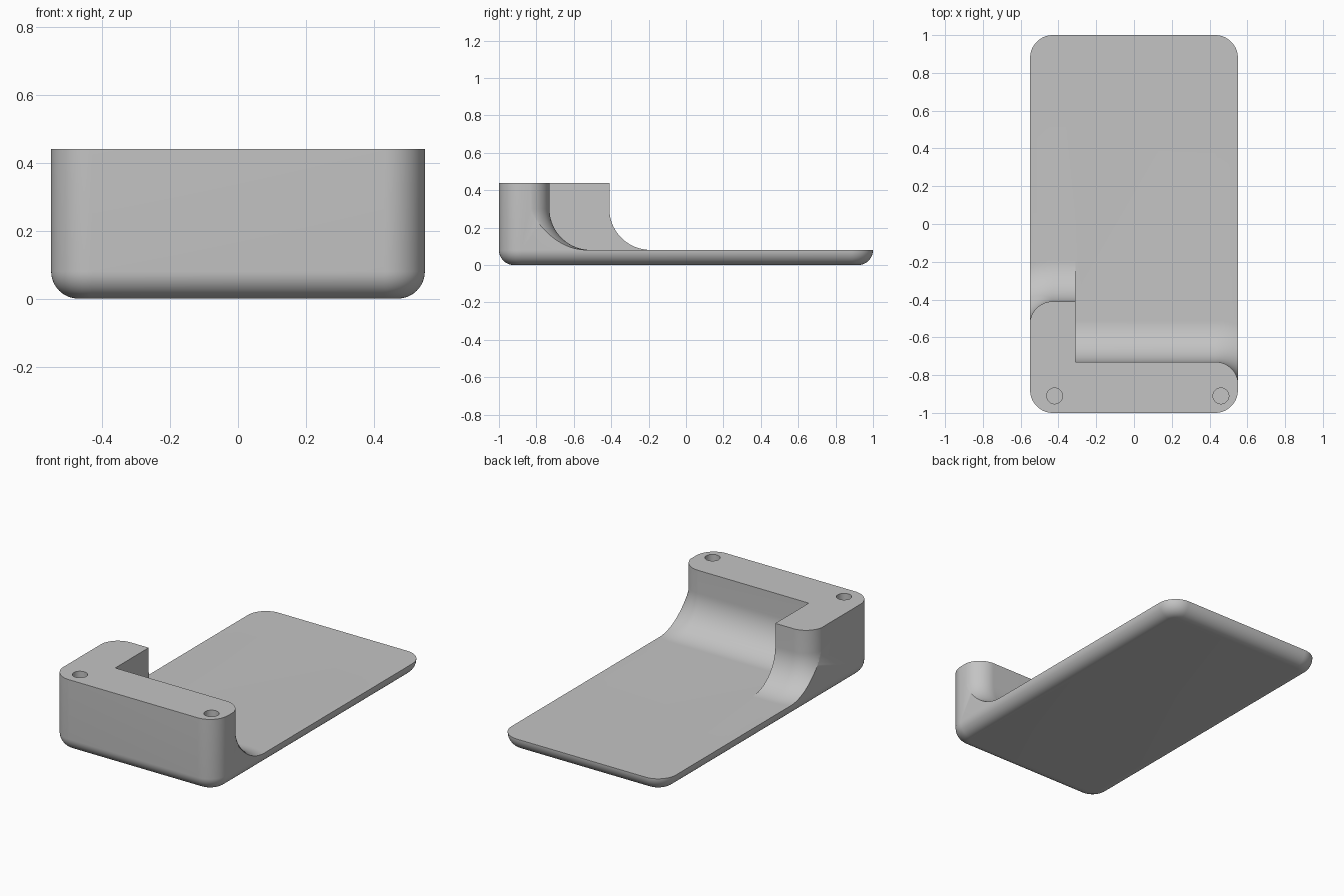
import bpy, bmesh
from math import pi, sin, cos, radians

if "Cube" in bpy.data.objects:
    bpy.data.objects.remove(bpy.data.objects["Cube"])

W, L, H = 0.55, 1.0, 0.44        # half width, half length, height
CORNER, EDGE = 0.12, 0.08        # plan corner radius, bottom edge radius
FLOOR, COVE = 0.081, 0.22        # plate top, cove radius
STEP_X = -0.31                   # where the two steps meet

grey = bpy.data.materials.new("plain grey")
grey.diffuse_color = (0.55, 0.55, 0.55, 1)
grey.use_nodes = True
grey.node_tree.nodes["Principled BSDF"].inputs["Base Color"].default_value = grey.diffuse_color


def loft(name, rings, wrap=True):
    """Closed solid from a list of equal-length closed rings."""
    bm = bmesh.new()
    vs = [[bm.verts.new(p) for p in r] for r in rings]
    n = len(rings[0])
    for a, b in zip(vs, vs[1:]):
        for i in range(n):
            j = (i + 1) % n
            bm.faces.new((a[i], a[j], b[j], b[i]))
    bm.faces.new(vs[0])
    bm.faces.new(vs[-1])
    bmesh.ops.recalc_face_normals(bm, faces=bm.faces)
    me = bpy.data.meshes.new(name)
    bm.to_mesh(me)
    bm.free()
    me.materials.append(grey)
    ob = bpy.data.objects.new(name, me)
    bpy.context.collection.objects.link(ob)
    return ob


def rounded_ring(inset, z, seg=16):
    """Rounded rectangle outline, shrunk by inset."""
    r = CORNER - inset
    pts = []
    for k, (sx, sy) in enumerate([(1, 1), (-1, 1), (-1, -1), (1, -1)]):
        for i in range(seg + 1):
            a = pi / 2 * (k + i / seg)
            pts.append((sx * (W - CORNER) + r * cos(a),
                        sy * (L - CORNER) + r * sin(a), z))
    return pts


def step_cutter(name, side, start_x, edge_y):
    """Coved profile swept along a step edge and round its outer corner."""
    profile = [(0, 0.7), (0, FLOOR + COVE)]
    for i in range(1, 25):
        a = pi / 2 * i / 24
        profile.append((COVE * (1 - cos(a)), FLOOR + COVE * (1 - sin(a))))
    profile += [(2.2, FLOOR), (2.2, 0.7)]
    r = CORNER + 0.002
    cx, cy = side * (W - CORNER), edge_y - r
    stations = [(start_x, edge_y, 0, 1)]
    for i in range(21):
        a = pi / 2 * i / 20
        nx, ny = side * sin(a), cos(a)
        stations.append((cx + r * nx, cy + r * ny, nx, ny))
    rings = [[(x + d * nx, y + d * ny, z) for d, z in profile]
             for x, y, nx, ny in stations]
    return loft(name, rings)


def hole_cutter(name, x, y, r=0.042, depth=0.2):
    ring = [(x + r * cos(2 * pi * i / 40), y + r * sin(2 * pi * i / 40))
            for i in range(40)]
    return loft(name, [[(px, py, z) for px, py in ring] for z in (H - depth, H + 0.1)])


# body: rounded block with a soft bottom edge
rings = []
for i in range(13):
    a = pi / 2 * i / 12
    rings.append(rounded_ring(EDGE * (1 - sin(a)), EDGE * (1 - cos(a))))
rings.append(rounded_ring(0, H))
body = loft("stepped_base", rings)

# coved steps and the two screw holes
cutters = [
    step_cutter("right_step_cutter", 1, STEP_X, -0.73),
    step_cutter("left_step_cutter", -1, STEP_X + 0.05, -0.41),
    hole_cutter("left_hole_cutter", -0.42, -0.91),
    hole_cutter("right_hole_cutter", 0.46, -0.91),
]
bpy.ops.object.select_all(action='DESELECT')
body.select_set(True)
bpy.context.view_layer.objects.active = body
for c in cutters:
    c.hide_render = True
    mod = body.modifiers.new(c.name, 'BOOLEAN')
    mod.operation = 'DIFFERENCE'
    mod.solver = 'EXACT'
    mod.object = c
    bpy.ops.object.modifier_apply(modifier=mod.name)
for c in cutters:
    bpy.data.objects.remove(c, do_unlink=True)

bpy.ops.object.shade_smooth_by_angle(angle=radians(30))
